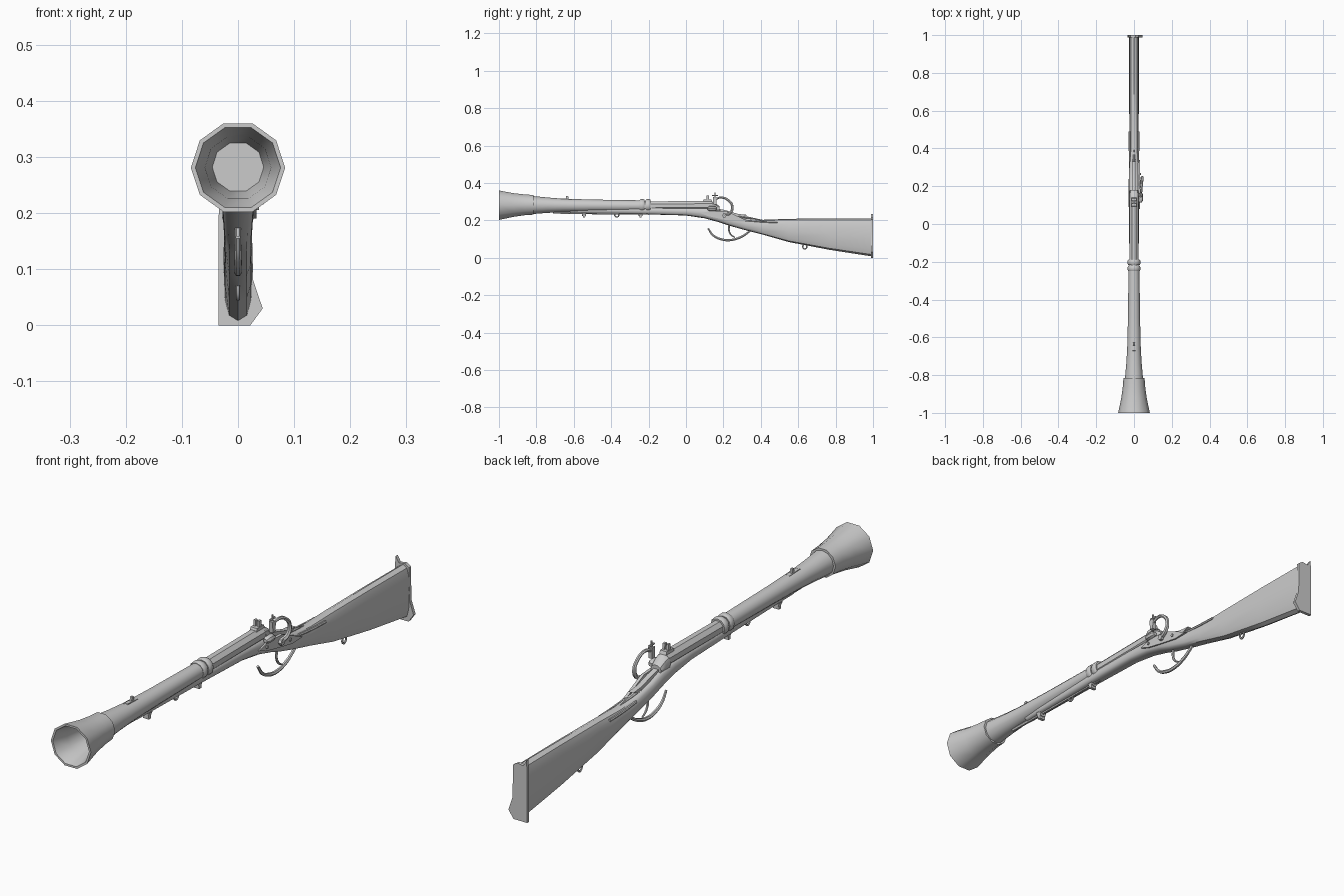
import bpy, bmesh, math
from math import cos, sin, pi


def finish(bm, name, angle=35):
    bmesh.ops.recalc_face_normals(bm, faces=bm.faces)
    me = bpy.data.meshes.new(name)
    bm.to_mesh(me)
    bm.free()
    ob = bpy.data.objects.new(name, me)
    bpy.context.collection.objects.link(ob)
    bpy.ops.object.select_all(action='DESELECT')
    ob.select_set(True)
    bpy.context.view_layer.objects.active = ob
    bpy.ops.object.shade_smooth_by_angle(angle=math.radians(angle))
    return ob


def loft(name, sections, n=10, power=1.0, turn=0.0, x=0.0, angle=35):
    """Rings along y; each section is (y, z centre, half width, half height)."""
    bm = bmesh.new()
    rings = []
    for y, z, rx, rz in sections:
        ring = []
        for i in range(n):
            a = 2 * pi * i / n + turn
            c, s = cos(a), sin(a)
            px = math.copysign(abs(c) ** power, c)
            pz = math.copysign(abs(s) ** power, s)
            ring.append(bm.verts.new((x + rx * px, y, z + rz * pz)))
        rings.append(ring)
    for a, b in zip(rings, rings[1:]):
        for i in range(n):
            bm.faces.new((a[i], a[(i + 1) % n], b[(i + 1) % n], b[i]))
    bm.faces.new(rings[0])
    bm.faces.new(rings[-1])
    return finish(bm, name, angle)


def rod(name, pts, r, radii=None, cyclic=False):
    """Round bar bent smoothly through the points."""
    cu = bpy.data.curves.new(name, 'CURVE')
    cu.dimensions = '3D'
    cu.bevel_depth = r
    cu.bevel_resolution = 1
    cu.resolution_u = 4
    cu.use_fill_caps = True
    sp = cu.splines.new('BEZIER')
    sp.bezier_points.add(len(pts) - 1)
    for i, (bp, p) in enumerate(zip(sp.bezier_points, pts)):
        bp.co = p
        bp.handle_left_type = bp.handle_right_type = 'AUTO'
        bp.radius = radii[i] if radii else 1
    sp.use_cyclic_u = cyclic
    ob = bpy.data.objects.new(name, cu)
    bpy.context.collection.objects.link(ob)
    bpy.ops.object.select_all(action='DESELECT')
    ob.select_set(True)
    bpy.context.view_layer.objects.active = ob
    bpy.ops.object.convert(target='MESH')
    bpy.ops.object.shade_smooth_by_angle(angle=math.radians(40))


def plate(name, outline, lo, hi, axis='x'):
    """Extruded outline: (y, z) along x, or (x, z) along y."""
    bm = bmesh.new()
    put = (lambda p, d: (d, p[0], p[1])) if axis == 'x' else (lambda p, d: (p[0], d, p[1]))
    a = [bm.verts.new(put(p, lo)) for p in outline]
    b = [bm.verts.new(put(p, hi)) for p in outline]
    n = len(outline)
    bm.faces.new(a)
    bm.faces.new(b)
    for i in range(n):
        bm.faces.new((a[i], a[(i + 1) % n], b[(i + 1) % n], b[i]))
    return finish(bm, name, 20)


def ring(name, y, z, ry, rz, r, x=0.0, plane='yz'):
    pts = []
    for i in range(8):
        a = 2 * pi * i / 8
        u, v = cos(a) * ry, sin(a) * rz
        pts.append((x, y + u, z + v) if plane == 'yz' else (x + u, y, z + v))
    rod(name, pts, r, cyclic=True)


# flared muzzle, hollow, with an inner floor
bell = [(-0.815, 0.283, 0.056), (-0.86, 0.283, 0.059), (-0.92, 0.282, 0.067),
        (-1.0, 0.281, 0.084), (-1.0, 0.281, 0.076), (-0.94, 0.281, 0.059),
        (-0.825, 0.282, 0.046)]
loft("muzzle_bell", [(y, z, r, r * 0.985) for y, z, r in bell], n=10, angle=40)

# round front barrel and octagonal breech barrel
front = [(-0.82, 0.282, 0.048), (-0.74, 0.281, 0.041), (-0.66, 0.28, 0.036),
         (-0.5, 0.279, 0.032), (-0.24, 0.278, 0.029)]
loft("front_barrel", [(y, z, r, r) for y, z, r in front], n=12)
loft("breech_barrel", [(-0.24, 0.277, 0.025, 0.026), (0.135, 0.279, 0.026, 0.027)],
     n=8, turn=pi / 8, angle=20)
loft("breech_plug", [(0.13, 0.272, 0.028, 0.034), (0.155, 0.268, 0.026, 0.027),
                     (0.18, 0.258, 0.022, 0.018)], n=10)

# double barrel band
for i, y in enumerate((-0.235, -0.203)):
    loft(f"barrel_band_{i}", [(y - 0.014, 0.279, 0.03, 0.03), (y - 0.007, 0.279, 0.034, 0.034),
                              (y + 0.007, 0.279, 0.034, 0.034), (y + 0.014, 0.279, 0.03, 0.03)], n=12)

# stock from fore-end to butt, given as (y, bottom, top, half width)
outline = [(-0.62, 0.238, 0.27, 0.018), (-0.24, 0.233, 0.272, 0.024), (0.0, 0.226, 0.27, 0.026),
           (0.1, 0.211, 0.268, 0.028), (0.17, 0.192, 0.258, 0.029), (0.23, 0.172, 0.236, 0.028),
           (0.32, 0.147, 0.212, 0.026), (0.41, 0.124, 0.203, 0.025), (0.55, 0.084, 0.208, 0.025),
           (0.77, 0.042, 0.211, 0.026), (0.99, 0.008, 0.211, 0.026)]
loft("stock", [(y, (b + t) / 2, w, (t - b) / 2) for y, b, t, w in outline], n=12, power=0.7, angle=40)

# uneven butt plate
plate("butt_plate", [(-0.035, 0.0), (0.022, 0.0), (0.044, 0.03), (0.027, 0.08), (0.024, 0.205),
                     (0.008, 0.216), (-0.018, 0.212), (-0.031, 0.234), (-0.035, 0.19)],
      0.988, 1.0, 'y')

# ramrod under the barrel, with thimbles and hanging loops
rod("ramrod", [(0, -0.71, 0.242), (0, -0.45, 0.238), (0, -0.2, 0.236)], 0.007)
for i, y in enumerate((-0.545, -0.243)):
    loft(f"ramrod_thimble_{i}", [(y - 0.01, 0.24, 0.016, 0.018), (y + 0.01, 0.24, 0.016, 0.018)], n=8)
    plate(f"thimble_lug_{i}", [(y - 0.007, 0.235), (y + 0.007, 0.235), (y + 0.006, 0.214),
                               (y - 0.006, 0.214)], -0.012, 0.012)
ring("front_sling_loop", -0.37, 0.229, 0.011, 0.011, 0.004)
ring("rear_sling_loop", 0.635, 0.06, 0.011, 0.013, 0.004)

# sights
plate("front_sight", [(-0.645, 0.305), (-0.625, 0.305), (-0.63, 0.331), (-0.64, 0.331)], -0.004, 0.004)
plate("front_sight_base", [(-0.68, 0.305), (-0.6, 0.3), (-0.61, 0.314), (-0.67, 0.318)], -0.008, 0.008)
plate("rear_sight_base", [(0.09, 0.3), (0.14, 0.3), (0.135, 0.312), (0.095, 0.312)], -0.014, 0.014)
for i, s in enumerate((-1, 1)):
    plate(f"rear_sight_leaf_{i}", [(0.108, 0.31), (0.124, 0.31), (0.122, 0.334), (0.11, 0.334)],
          min(s * 0.003, s * 0.012), max(s * 0.003, s * 0.012))

# lock plate, flash pan and serpentine on the right side
plate("lock_plate", [(0.08, 0.238), (0.13, 0.252), (0.22, 0.248), (0.27, 0.225), (0.34, 0.193),
                     (0.28, 0.19), (0.2, 0.205), (0.12, 0.222)], 0.022, 0.033)
loft("flash_pan", [(0.115, 0.262, 0.008, 0.007), (0.125, 0.263, 0.014, 0.013),
                   (0.155, 0.263, 0.014, 0.013), (0.165, 0.262, 0.008, 0.007)], n=8, x=0.034)
rod("serpentine", [(0.036, 0.205, 0.228), (0.042, 0.235, 0.24), (0.043, 0.248, 0.272),
                   (0.042, 0.225, 0.308), (0.039, 0.185, 0.322), (0.036, 0.153, 0.31)],
    0.0075, radii=[1.3, 1.1, 1, 0.9, 0.8, 0.8])
plate("match_clamp", [(0.146, 0.284), (0.162, 0.284), (0.164, 0.325), (0.144, 0.325)], 0.028, 0.044)
rod("clamp_screw", [(0.036, 0.155, 0.32), (0.036, 0.155, 0.348)], 0.004)
rod("clamp_thumbpiece", [(0.036, 0.14, 0.333), (0.036, 0.17, 0.333)], 0.004)
for i, (y, z, r) in enumerate(((0.205, 0.226, 0.012), (0.265, 0.211, 0.006), (0.125, 0.236, 0.006))):
    rod(f"lock_screw_{i}", [(0.03, y, z), (0.045 if i == 0 else 0.037, y, z)], r)

# pointed tang behind the breech
plate("tang", [(0.15, 0.268), (0.22, 0.252), (0.28, 0.234), (0.33, 0.229), (0.3, 0.218),
               (0.22, 0.23), (0.15, 0.25)], -0.01, 0.01)
loft("tang_tip", [(0.28, 0.222, 0.012, 0.008), (0.34, 0.213, 0.007, 0.006),
                  (0.395, 0.205, 0.001, 0.001)], n=6)

# side strip along the wrist, both sides
for s, nm in ((-1, "left"), (1, "right")):
    rod(f"wrist_strip_{nm}", [(s * 0.022, 0.33, 0.2), (s * 0.023, 0.41, 0.193), (s * 0.023, 0.49, 0.19)],
        0.005)

# open hooked trigger guard and trigger
rod("trigger_guard", [(0, 0.118, 0.157), (0, 0.145, 0.12), (0, 0.185, 0.1), (0, 0.23, 0.094),
                      (0, 0.285, 0.107), (0, 0.325, 0.13), (0, 0.352, 0.155)],
    0.007, radii=[0.7, 0.9, 1, 1, 1, 0.9, 0.9])
rod("trigger", [(0, 0.232, 0.18), (0, 0.23, 0.145), (0, 0.242, 0.122), (0, 0.262, 0.109)],
    0.005, radii=[1.2, 1, 0.9, 0.6])
